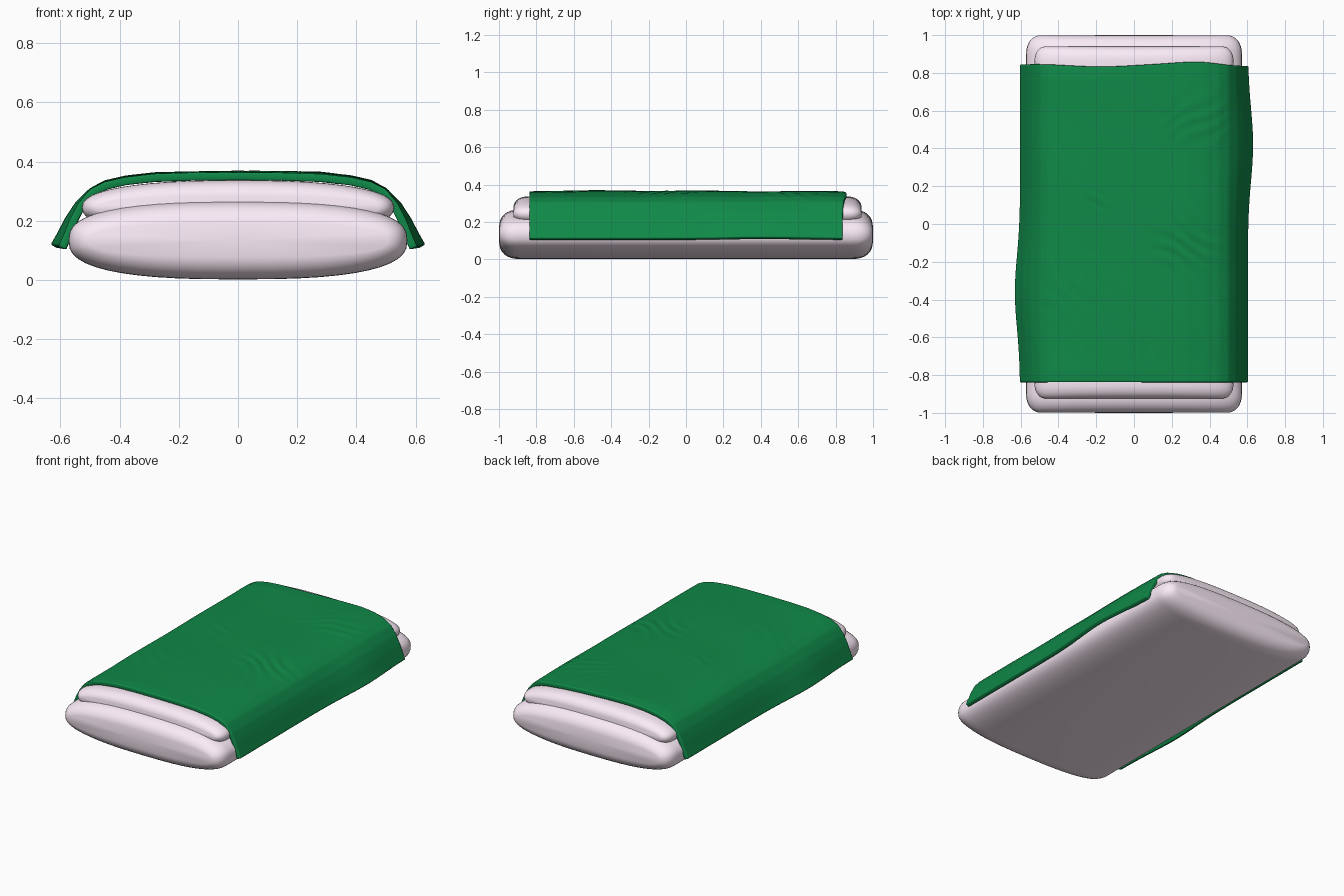
import bpy, bmesh, math
from math import sin, cos, pi, exp

if "Cube" in bpy.data.objects:
    bpy.data.objects.remove(bpy.data.objects["Cube"])


def material(name, rgb):
    m = bpy.data.materials.new(name)
    m.diffuse_color = (*rgb, 1)
    m.use_nodes = True
    m.node_tree.nodes["Principled BSDF"].inputs["Base Color"].default_value = m.diffuse_color
    return m


def finish(name, bm, mat):
    bmesh.ops.recalc_face_normals(bm, faces=bm.faces)
    me = bpy.data.meshes.new(name)
    bm.to_mesh(me)
    bm.free()
    ob = bpy.data.objects.new(name, me)
    bpy.context.collection.objects.link(ob)
    me.materials.append(mat)
    for p in me.polygons:
        p.use_smooth = True
    return ob


def spow(v, e):
    return math.copysign(abs(v) ** e, v)


def cushion(name, hx, hy, hz, cy, cz, end, mat, n=2.6, seg=48, steps=8):
    """Pillowy slab: superellipse section lofted along y with rounded ends."""
    bm = bmesh.new()
    angles = [-pi / 2 + pi / 2 * i / steps for i in range(1, steps + 1)]
    stations = [(-hy + end + end * spow(sin(a), 0.85), spow(cos(a), 0.85)) for a in angles]
    stations += [(-y, s) for y, s in reversed(stations)]
    rings = []
    for y, s in stations:
        wx, wz = hx - 0.8 * end * (1 - s), hz * (0.25 + 0.75 * s)
        rings.append([bm.verts.new((wx * spow(cos(t), 2 / n), cy + y, cz + wz * spow(sin(t), 2 / n)))
                      for t in (2 * pi * k / seg for k in range(seg))])
    for r0, r1 in zip(rings, rings[1:]):
        for k in range(seg):
            j = (k + 1) % seg
            bm.faces.new((r0[k], r0[j], r1[j], r1[k]))
    # flat caps at the very ends
    for ring, sgn in ((rings[0], -1), (rings[-1], 1)):
        tip = bm.verts.new((0, cy + sgn * hy, cz))
        for k in range(seg):
            bm.faces.new((ring[k], ring[(k + 1) % seg], tip))
    return finish(name, bm, mat)


pale = material("pale_fabric", (0.97, 0.84, 0.94))
green = material("green_fabric", (0.005, 0.25, 0.065))

# two stacked mattress layers
cushion("lower_mattress", 0.572, 1.0, 0.132, 0, 0.134, 0.11, pale, n=2.65)
cushion("upper_mattress", 0.527, 0.932, 0.093, 0.008, 0.244, 0.085, pale, n=2.4)

# blanket drape: half profile (x, z), outer face
half = [(0, .363), (.15, .362), (.28, .358), (.38, .347), (.45, .331), (.5, .306),
        (.54, .257), (.567, .205), (.588, .152), (.605, .113)]
prof = [(-x, z) for x, z in reversed(half[1:])] + half
dist = [0]
for a, b in zip(prof, prof[1:]):
    dist.append(dist[-1] + math.dist(a, b))


def along(u):
    d = u * dist[-1]
    for i in range(len(prof) - 1):
        if d <= dist[i + 1] or i == len(prof) - 2:
            t = (d - dist[i]) / (dist[i + 1] - dist[i])
            return [p + (q - p) * t for p, q in zip(prof[i], prof[i + 1])]


# wrinkle patches: centre, radius, direction, frequency, height
patches = [(.28, -.12, .14, .9, 65, .004), (.35, .55, .18, 2.3, 70, .0015),
           (0, -.55, .14, 0, 75, .0015), (-.35, -.4, .18, .7, 50, .001),
           (-.2, .12, .06, 1.2, 55, .002)]


def wrinkle(x, y):
    h = .003 * sin(5 * x + 4 * y) * cos(7 * y - 2 * x) + .003
    for cx, cy, r, a, f, amp in patches:
        dx, dy = x - cx, y - cy
        wave = f * (dx * cos(a) + dy * sin(a)) + 2.5 * sin(14 * dy) + 1.5 * sin(19 * dx)
        h += amp * exp(-(dx * dx + dy * dy) / (r * r)) * sin(wave)
    return h


NU, NV = 110, 140
bm = bmesh.new()
grid = []
for j in range(NV + 1):
    v = -1 + 2 * j / NV
    row = []
    for i in range(NU + 1):
        x, z = along(i / NU)
        # front and back hems
        back = .84 + .018 * exp(-((x - .36) / .16) ** 2) + .006 * sin(9 * x)
        y = v * (back if v > 0 else .838)
        # side hems flare outward, more towards the bottom
        drop = max(0, (abs(x) - .48) / .12) ** 1.3
        peak = .42 if x > 0 else -.36
        flare = .026 * exp(-((y - peak) / .27) ** 2) * drop
        top = max(0, min(1, (.56 - abs(x)) / .1))
        edge = min(1, (1 - abs(v)) * 12)
        row.append(bm.verts.new((x + math.copysign(flare, x), y,
                                 z + .25 * flare + wrinkle(x, y) * top * edge)))
    grid.append(row)
for r0, r1 in zip(grid, grid[1:]):
    for i in range(NU):
        bm.faces.new((r0[i], r0[i + 1], r1[i + 1], r1[i]))
blanket = finish("blanket", bm, green)
# make sure the outer side faces up so thickness goes inward
if blanket.data.polygons[len(blanket.data.polygons) // 2 + NU // 2].normal.z < 0:
    blanket.data.flip_normals()
sol = blanket.modifiers.new("thickness", 'SOLIDIFY')
sol.thickness = .027
sol.offset = -1
bev = blanket.modifiers.new("soft_hem", 'BEVEL')
bev.width = .005
bev.segments = 2
bev.angle_limit = math.radians(60)
